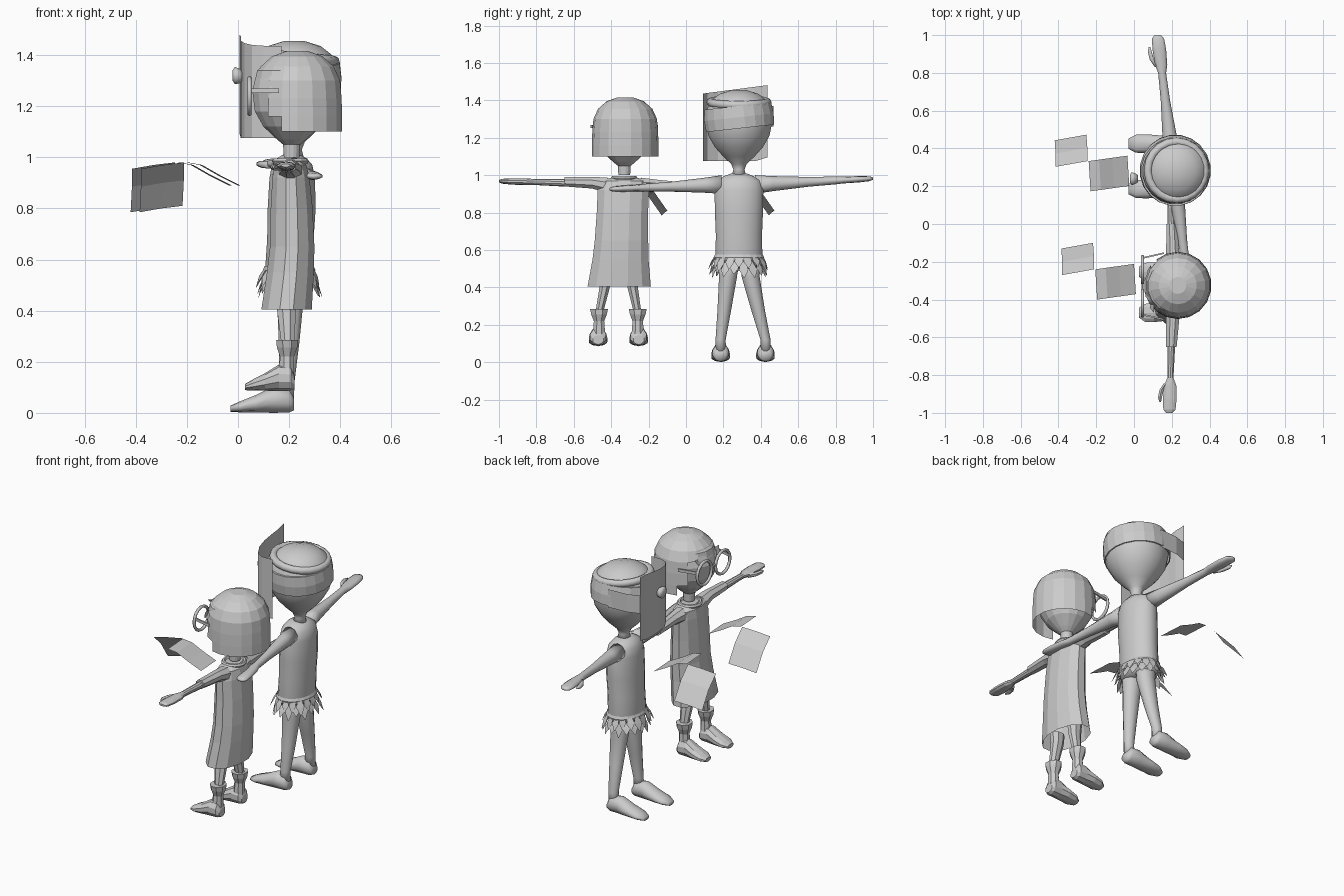
import bpy, bmesh, math, random
from mathutils import Vector, Matrix

if "Cube" in bpy.data.objects:
    bpy.data.objects.remove(bpy.data.objects["Cube"])

random.seed(4)
grey = bpy.data.materials.new("plain grey")
grey.diffuse_color = (0.6, 0.6, 0.6, 1)
grey.use_nodes = True
grey.node_tree.nodes["Principled BSDF"].inputs["Base Color"].default_value = grey.diffuse_color


def finish(name, bm, smooth=False):
    bmesh.ops.recalc_face_normals(bm, faces=bm.faces)
    me = bpy.data.meshes.new(name)
    bm.to_mesh(me)
    bm.free()
    me.materials.append(grey)
    for p in me.polygons:
        p.use_smooth = smooth
    ob = bpy.data.objects.new(name, me)
    bpy.context.collection.objects.link(ob)
    return ob


def loft(name, secs, n=12, axis='z', smooth=False, caps=(True, True), drop=None, tilt=None):
    """secs: (cx, cy, cz, ra, rb); rings lie across the given axis."""
    bm = bmesh.new()
    rings = []
    for cx, cy, cz, ra, rb in secs:
        ring = []
        for i in range(n):
            t = math.tau * (i + 0.5) / n
            a, b = ra * math.cos(t), rb * math.sin(t)
            off = {'z': (a, b, 0), 'y': (a, 0, b), 'x': (0, a, b)}[axis]
            ring.append(bm.verts.new((cx + off[0], cy + off[1], cz + off[2])))
        rings.append(ring)
    for r, s in zip(rings, rings[1:]):
        for i in range(n):
            bm.faces.new((r[i], r[(i + 1) % n], s[(i + 1) % n], s[i]))
    if caps[0]:
        bm.faces.new(rings[0])
    if caps[1]:
        bm.faces.new(rings[-1])
    if drop:
        bmesh.ops.delete(bm, geom=[f for f in bm.faces if drop(f.calc_center_median())], context='FACES')
    if tilt:
        bmesh.ops.rotate(bm, cent=tilt[0], matrix=Matrix.Rotation(tilt[1], 3, tilt[2]), verts=bm.verts)
    return finish(name, bm, smooth)


def torus(name, c, R, r, axis, n=20, m=6, smooth=True, tilt=0):
    bm = bmesh.new()
    vs = []
    for i in range(n):
        t = math.tau * i / n
        for j in range(m):
            q = math.tau * j / m
            d = R + r * math.cos(q)
            u, v, w = d * math.cos(t), d * math.sin(t), r * math.sin(q)
            p = (u, v, w) if axis == 'z' else (w, u, v)
            vs.append(bm.verts.new(p))
    for i in range(n):
        for j in range(m):
            k, l = (i + 1) % n, (j + 1) % m
            bm.faces.new((vs[i*m+j], vs[k*m+j], vs[k*m+l], vs[i*m+l]))
    bmesh.ops.rotate(bm, cent=(0, 0, 0), matrix=Matrix.Rotation(tilt, 3, 'Y'), verts=bm.verts)
    bmesh.ops.translate(bm, vec=c, verts=bm.verts)
    return finish(name, bm, smooth)


def sheet(name, rows):
    bm = bmesh.new()
    g = [[bm.verts.new(p) for p in row] for row in rows]
    for a, b in zip(g, g[1:]):
        for i in range(len(a) - 1):
            bm.faces.new((a[i], a[i+1], b[i+1], b[i]))
    return finish(name, bm)


# arm with flat hand and thumb, from shoulder p to finger tip q
def arm(name, p, q, r0, r1, smooth):
    p, q = Vector(p), Vector(q)
    prof = [(0, r0, r0), (.15, r0 * .8, r0 * .8), (.45, r1, r1), (.68, r1 * .85, r1 * .8),
            (.75, .034, .018), (.88, .038, .017), (.97, .034, .013), (1, .018, .006)]
    loft(name, [(*p.lerp(q, f), a, b) for f, a, b in prof], 10, 'y', smooth)
    t = [(.73, -.022, .014), (.79, -.045, .013), (.86, -.052, .012), (.9, -.05, .005)]
    loft(name + "_thumb", [(*(p.lerp(q, f) + Vector((dx, 0, -.004))), r, r) for f, dx, r in t], 6, 'y', smooth)


# foot pointing to -x, standing on z0
def foot(name, y, z0, k, x0, smooth):
    prof = [(0, .03, .035, .025), (-.02, .045, .05, .048), (-.08, .046, .052, .052),
            (-.15, .052, .036, .034), (-.21, .05, .024, .022), (-.25, .028, .016, .012)]
    loft(name, [(x0 + dx * k, y, z0 + cz, ry, rz) for dx, ry, cz, rz in prof], 10, 'x', smooth)


# ---------- short figure ----------
Y = -.33
head = [(1.0, .032), (1.05, .035), (1.07, .06), (1.12, .115), (1.18, .15), (1.26, .16), (1.34, .14), (1.39, .08)]
loft("short_head", [(.21, Y, z, r * .98, r) for z, r in head], 16)
hair = [(1.10, .178), (1.16, .178), (1.23, .176), (1.30, .17), (1.355, .145), (1.395, .1), (1.415, .045)]
loft("short_hair", [(.232, -.325, z, r, r) for z, r in hair], 18, caps=(False, True),
     drop=lambda c: c.z < 1.3 and c.x < .15 - (c.z - 1.1) * .15)
# fringe points over the brow
for dy in (-.11, -.05, .02, .08):
    x = .075 + dy * dy * 2.5
    sheet("short_fringe", [[(x, Y + dy - .03, 1.31), (x, Y + dy + .035, 1.31)],
                           [(x - .02, Y + dy - .005, 1.26), (x - .02, Y + dy + .005, 1.26)]])
# glasses
for s in (-1, 1):
    torus("glasses_rim", (.045, Y + s * .088, 1.24), .07, .009, 'x', 16)
    loft("glasses_temple", [(.045, Y + s * .15, 1.26, .006, .012), (.16, Y + s * .176, 1.26, .006, .012)], 4, 'x')
loft("glasses_bridge", [(.045, Y - .02, 1.25, .007, .007), (.045, Y + .02, 1.25, .007, .007)], 6, 'y')
# dress, collar
dress = [(.205, -.33, .99, .045, .06), (.205, -.33, .97, .065, .13), (.207, -.335, .92, .075, .142),
         (.21, -.34, .8, .085, .142), (.212, -.345, .65, .09, .148), (.205, -.35, .55, .095, .155),
         (.19, -.357, .405, .102, .175)]
loft("dress", dress, 12, caps=(True, False))
torus("dress_collar", (.205, Y, .985), .06, .012, 'z', 14, 6, False)
# arms, sleeves
arm("short_right_arm", (.205, -.42, .955), (.187, -1.0, .968), .03, .02, False)
arm("short_left_arm", (.205, -.24, .95), (.187, .34, .925), .03, .02, False)
loft("short_right_sleeve", [(.205, -.42, .945, .05, .045), (.205, -.5, .96, .038, .034),
                            (.198, -.65, .965, .03, .027)], 8, 'y')
loft("short_left_sleeve", [(.205, -.24, .945, .05, .045), (.205, -.16, .945, .038, .034),
                           (.2, 0, .935, .03, .027)], 8, 'y')
# legs, cuffs, feet
for s, ya, yb in ((-1, -.435, -.465), (1, -.285, -.258)):
    loft("short_leg", [(.19, ya, .46, .045, .036), (.19, ya, .4, .04, .03), (.195, yb, .26, .026, .022),
                       (.192, yb, .16, .028, .024)], 8)
    loft("sock_cuff", [(.192, yb, .285, .046, .052), (.192, yb, .255, .043, .045), (.192, yb, .22, .03, .03),
                       (.19, yb, .15, .032, .036)], 8)
    foot("short_foot", yb - s * -.005, .085, .78, .222, False)

# ---------- tall figure ----------
Y = .283
head = [(.99, .04), (1.03, .03), (1.06, .042), (1.1, .085), (1.15, .13), (1.21, .165), (1.28, .18),
        (1.35, .175), (1.4, .15), (1.435, .105), (1.455, .04)]
loft("tall_head", [(.22, Y, z, r, r) for z, r in head], 20, smooth=True)
# head strap and rolled brim
c = (.218, Y, 1.31)
loft("head_strap", [(.218, Y, z, r, r) for z, r in ((1.25, .178), (1.25, .185), (1.31, .189), (1.37, .182),
                                                    (1.37, .172))], 20, caps=(False, False), tilt=(c, .11, 'X'))
torus("brim_roll", (.225, Y, 1.39), .152, .022, 'z', 20, 8, True, .1)
# curved face mask with round nose, sheet open at the back
path = [(.17, .09), (.1, .09), (.055, .115), (.025, .17), (.012, .24), (.01, .31), (.012, .37), (.005, .435)]
levels = (0, .33, .67, 1)
sheet("face_mask", [[(x, y, 1.075 + f * (.36 + (y - .08) * .13) + (1 - f) * .02 * (y > .4)) for x, y in path]
                    for f in levels])
loft("mask_nose", [(.02, .24, 1.315, .02, .02), (.005, .24, 1.318, .03, .03), (-.012, .24, 1.32, .036, .035),
                   (-.022, .24, 1.32, .02, .02)], 12, 'x', True)
sheet("mask_strap", [[(.005, .435, z), (.08, .46, z), (.2, .468, z)] for z in (1.26, 1.37)])
# torso
torso = [(.21, Y, 1.01, .035, .04), (.21, Y, .995, .06, .08), (.212, Y, .97, .08, .12), (.212, Y, .92, .09, .132),
         (.21, Y, .8, .095, .13), (.205, Y, .68, .092, .125), (.2, Y, .56, .095, .127), (.2, Y, .5, .085, .12)]
loft("tall_torso", torso, 20, smooth=True)
arm("tall_left_arm", (.2, .37, .95), (.125, 1.0, .982), .05, .026, True)
arm("tall_right_arm", (.22, .19, .95), (.3, -.41, .925), .05, .026, True)
# legs and feet
for s, ya, yb in ((-1, .225, .185), (1, .345, .425)):
    loft("tall_leg", [(.205, ya, .55, .06, .058), (.205, ya, .46, .055, .05), (.2, (ya + yb) / 2, .28, .042, .038),
                      (.192, yb, .12, .03, .028), (.19, yb, .05, .03, .03)], 12, smooth=True)
    foot("tall_foot", yb, 0, 1, .22, True)
# leaf skirt: two rows of pointed leaves
for row, (zt, n) in enumerate(((.57, 18), (.535, 18))):
    for i in range(n):
        t = math.tau * (i + row * .5) / n
        rad = lambda k, a, z: (.2 + (.097 + k) * math.cos(t + a), Y + (.129 + k) * math.sin(t + a), z)
        drop, out = random.uniform(.055, .085), random.uniform(.02, .045)
        sheet("skirt_leaf", [[rad(.0, -.1, zt), rad(.0, .1, zt)],
                             [rad(out * .6, -.17, zt - drop * .5), rad(out * .6, .17, zt - drop * .5)],
                             [rad(out, -.02, zt - drop), rad(out, .02, zt - drop)]])
torus_band = [(.2, Y, .575, .097, .13), (.2, Y, .56, .104, .137), (.2, Y, .54, .1, .132)]
loft("skirt_waistband", torus_band, 20, caps=(False, False))

# ---------- two folded sheets floating in front of each figure ----------
for dx, dy in ((0, 0), (-.035, .573)):
    top = [(-.205, .98), (-.15, .97), (-.08, .93), (0, .89)]
    sheet("page_near", [[(x + dx + e, y + dy + (x + .205) * .14, z) for x, z in top]
                        for e, y in ((0, -.24), (.005, -.32), (.01, -.4))])
    sheet("page_far", [[(-.38 + dx + e, y + dy - .03, z - .025), (-.295 + dx + e, y + dy - .015, z - .01),
                        (-.212 + dx + e, y + dy, z)]
                       for e, y, z in ((0, -.24, .98), (0, -.17, .91), (-.005, -.1, .81))])
